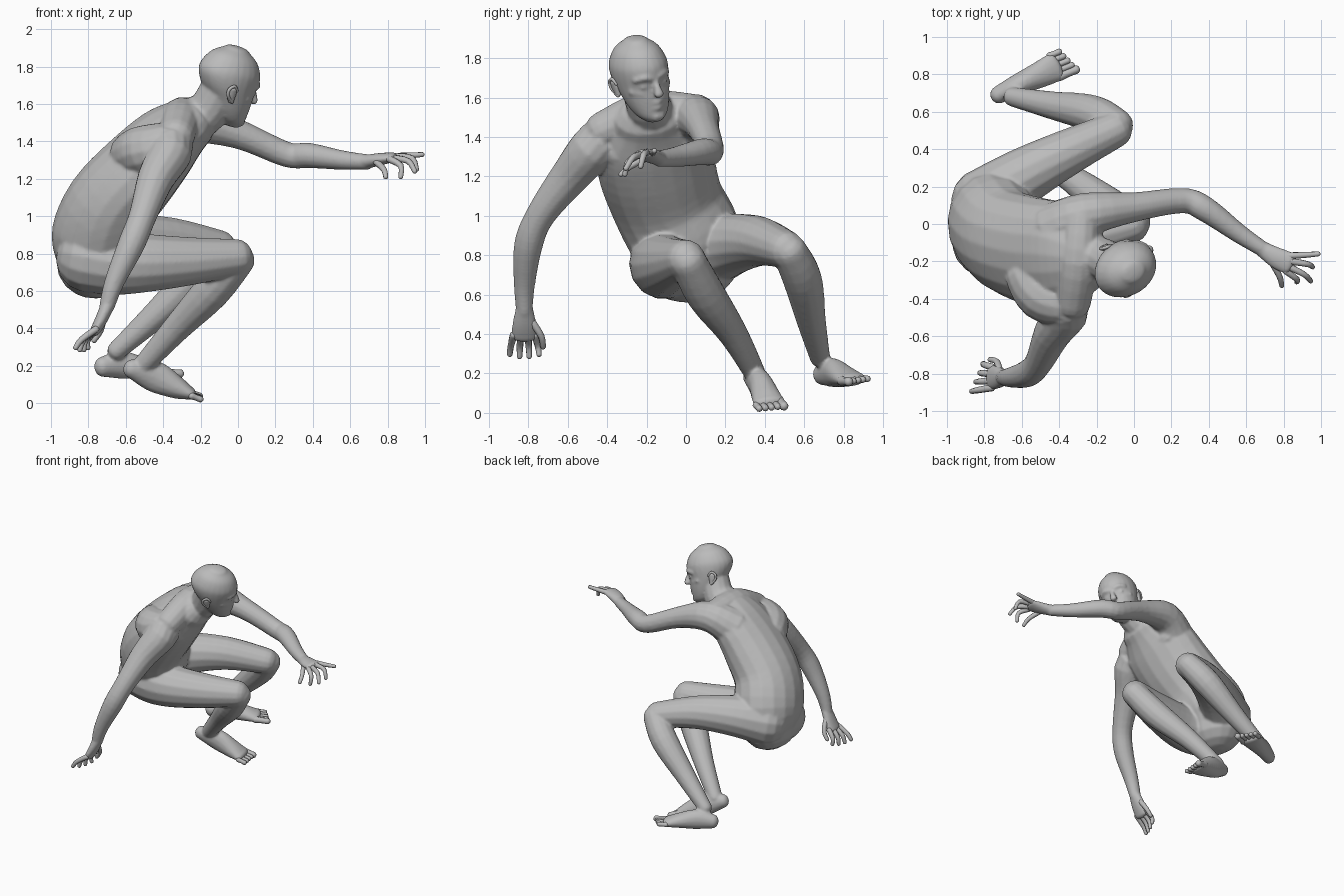
import bpy, bmesh, math
from mathutils import Vector

cube = bpy.data.objects.get("Cube")
if cube:
    bpy.data.objects.remove(cube, do_unlink=True)

clay = bpy.data.materials.new("plain grey")
clay.use_nodes = True
clay.diffuse_color = (0.5, 0.5, 0.5, 1)
clay.node_tree.nodes["Principled BSDF"].inputs["Base Color"].default_value = (0.5, 0.5, 0.5, 1)


def spline(a, b, c, d, t):
    """Catmull-Rom blend between b and c."""
    return 0.5 * (2 * b + (c - a) * t + (2 * a - 5 * b + 4 * c - d) * t * t
                  + (3 * b - a - 3 * c + d) * t ** 3)


def tube(bm, stations, side=(0, 1, 0), sides=14, axis=None, cap=0.9, steps=4):
    """Loft ellipses through (x, y, z, half width[, half depth]) with round ends."""
    pts = [Vector(s if len(s) == 5 else (*s, s[3])) for s in stations]
    pts = [pts[0]] + pts + [pts[-1]]
    path = []
    for i in range(1, len(pts) - 2):
        path += [spline(*pts[i - 1:i + 3], k / steps) for k in range(steps)]
    path.append(pts[-1])
    centres = [Vector(p[:3]) for p in path]
    rows = []
    for i, p in enumerate(path):
        t = axis or (centres[min(i + 1, len(path) - 1)] - centres[max(i - 1, 0)])
        rows.append((centres[i], t.normalized(), p[3], p[4]))

    def ends(row, sign):
        c, t, w, d = row
        return [(c + t * sign * cap * min(w, d) * math.sin(a), t,
                 w * math.cos(a), d * math.cos(a)) for a in (0.4, 0.8, 1.15, 1.4)]

    rows = ends(rows[0], -1)[::-1] + rows + ends(rows[-1], 1)
    rings = []
    for c, t, w, d in rows:
        lat = Vector(side)
        lat = (lat - t * lat.dot(t)).normalized()
        dep = t.cross(lat)
        rings.append([bm.verts.new(c + lat * w * math.cos(a) + dep * d * math.sin(a))
                      for a in (math.tau * k / sides for k in range(sides))])
    for r, s in zip(rings, rings[1:]):
        for k in range(sides):
            n = (k + 1) % sides
            bm.faces.new((r[k], r[n], s[n], s[k]))
    bm.faces.new(rings[0][::-1])
    bm.faces.new(rings[-1])


def finish(bm, name):
    bmesh.ops.recalc_face_normals(bm, faces=bm.faces)
    mesh = bpy.data.meshes.new(name)
    bm.to_mesh(mesh)
    bm.free()
    mesh.materials.append(clay)
    mesh.polygons.foreach_set("use_smooth", [True] * len(mesh.polygons))
    ob = bpy.data.objects.new(name, mesh)
    bpy.context.collection.objects.link(ob)
    return ob


body = bmesh.new()

# Torso, leaning forward
lateral = (-0.1, 0.95, 0.2)
tube(body, [(-.77, .01, .74, .25, .2), (-.75, 0, .88, .285, .25), (-.68, -.09, 1.06, .285, .24),
            (-.52, -.15, 1.25, .3, .22), (-.38, -.17, 1.4, .29, .19),
            (-.27, -.18, 1.49, .2, .15)], lateral, 18)
# Chest muscles, mostly sunk into the torso
for s in (-1, 1):
    tube(body, [(-.32, -.17 + s * .06, 1.33 + s * .02, .085),
                (-.33, -.17 + s * .17, 1.35 + s * .03, .08)], (1, 0, 0))
# Neck and the slope of the shoulders
tube(body, [(-.27, -.17, 1.5, .13), (-.165, -.19, 1.56, .115), (-.1, -.225, 1.67, .108)])
tube(body, [(-.33, -.42, 1.43, .1), (-.3, -.2, 1.525, .11), (-.28, .04, 1.52, .1)], (1, 0, 0))

# Right arm hanging down, with its shoulder blade drawn outwards
tube(body, [(-.56, -.28, 1.33, .13), (-.49, -.38, 1.35, .14), (-.36, -.45, 1.36, .125),
            (-.44, -.59, 1.2, .1), (-.51, -.74, 1.0, .075), (-.57, -.8, .85, .073),
            (-.66, -.82, .65, .054), (-.7, -.82, .52, .042)])
tube(body, [(-.69, -.82, .54, .042, .038), (-.73, -.82, .45, .062, .034),
            (-.765, -.82, .385, .066, .028)])
# Left arm, reaching forward
tube(body, [(-.42, -.03, 1.42, .15), (-.25, .05, 1.5, .12), (0, .09, 1.44, .08),
            (.26, .125, 1.33, .068), (.38, .08, 1.325, .068), (.56, -.05, 1.3, .052),
            (.69, -.135, 1.29, .042)])
tube(body, [(.68, -.13, 1.29, .042, .038), (.76, -.18, 1.305, .058, .034),
            (.83, -.21, 1.315, .062, .026)], (.45, .85, .1))

# Thighs and shins
tube(body, [(-.8, -.09, .78, .19), (-.66, -.11, .755, .18), (-.5, -.11, .75, .16),
            (-.25, -.06, .76, .13), (-.01, 0, .78, .1)])
tube(body, [(0, .01, .77, .093), (-.14, .1, .6, .1), (-.33, .24, .4, .075),
            (-.51, .35, .2, .055)])
tube(body, [(-.8, .11, .82, .19), (-.6, .25, .86, .155), (-.36, .38, .87, .125),
            (-.1, .505, .83, .097)])
tube(body, [(-.09, .525, .82, .09), (-.22, .59, .68, .1), (-.44, .635, .47, .075),
            (-.65, .68, .28, .052)])

# Feet
foot_side_r, foot_side_l = Vector((-.32, .93, .2)), Vector((-.45, .88, .1))
tube(body, [(-.57, .335, .185, .048, .052), (-.45, .375, .145, .06, .085),
            (-.33, .405, .085, .074, .062), (-.26, .42, .055, .08, .036)], foot_side_r)
tube(body, [(-.725, .69, .195, .048, .055), (-.62, .745, .205, .058, .075),
            (-.5, .8, .185, .072, .055), (-.42, .84, .17, .082, .035)], foot_side_l)

# Head, built in its own frame: forward, left, up
centre = Vector((-.05, -.24, 1.75))
fwd = Vector((.84, .48, -.22)).normalized()
up = Vector((.1, -.22, .95))
up = (up - fwd * up.dot(fwd)).normalized()
left = up.cross(fwd)


def on_head(f, s, h):
    return centre + fwd * f + left * s + up * h


skull = [(.15, 0, .06, .07), (.11, 0, .108, .13), (.05, 0, .138, .168), (0, 0, .143, .175),
         (-.06, .012, .136, .156), (-.12, .04, .122, .13), (-.175, .062, .104, .108),
         (-.22, .085, .08, .083), (-.245, .1, .052, .058)]
tube(body, [(*on_head(f, 0, h), w, d) for h, f, w, d in skull[::-1]], left, 24, up, 0.3)
# Nose, lips, chin, brows, cheekbones and eyelids
tube(body, [(*on_head(.16, 0, -.02), .015), (*on_head(.184, 0, -.07), .019),
            (*on_head(.193, 0, -.095), .028, .022)], left)
for h in (-.142, -.172):
    tube(body, [(*on_head(.147, -.038, h), .012), (*on_head(.167, 0, h), .014),
                (*on_head(.147, .038, h), .012)], up)
tube(body, [(*on_head(.15, -.014, -.222), .025), (*on_head(.15, .014, -.222), .025)], up)
for s in (-1, 1):
    tube(body, [(*on_head(.164, s * .02, -.012), .016), (*on_head(.155, s * .055, -.004), .018),
                (*on_head(.125, s * .092, -.015), .016)], up)
    tube(body, [(*on_head(.128, s * .06, -.09), .024), (*on_head(.09, s * .098, -.08), .024)], up)
    tube(body, [(*on_head(.15, s * .04, -.052), .012), (*on_head(.145, s * .064, -.052), .013)], up)

figure = finish(body, "body")
fuse = figure.modifiers.new("fuse", "REMESH")
fuse.mode = "VOXEL"
fuse.voxel_size = 0.009
fuse.use_smooth_shade = True
soften = figure.modifiers.new("soften", "SMOOTH")
soften.factor = 0.5
soften.iterations = 6

# Ears: a flat shell with a raised rim
for s, name in ((-1, "right_ear"), (1, "left_ear")):
    bm = bmesh.new()
    tube(bm, [(*on_head(-.01, s * .128, -.11), .014, .016),
              (*on_head(-.022, s * .134, -.08), .014, .027),
              (*on_head(-.028, s * .138, -.05), .013, .028)], left)
    tube(bm, [(*on_head(-.004, s * .133, -.115), .009), (*on_head(-.045, s * .143, -.085), .009),
              (*on_head(-.052, s * .147, -.05), .009), (*on_head(-.025, s * .145, -.028), .009),
              (*on_head(.002, s * .138, -.05), .008)], left, 8)
    finish(bm, name)


def digits(name, chains, radius):
    bm = bmesh.new()
    for chain in chains:
        n = len(chain) - 1
        tube(bm, [(*p, radius * (1 - 0.3 * i / n)) for i, p in enumerate(chain)],
             (.3, .8, .5), 8, steps=3)
    finish(bm, name)


# Fingers and thumbs, the right ones curling more towards the thumb
spread = (-.055, -.018, .018, .055)
digits("right_fingers",
       [[(-.76, -.82 + o, .395), (-.82 + o * .3, -.82 + 1.25 * o, .34),
         (-.835 + o * .6, -.82 + 1.35 * o, .28 + abs(o) * .3)]
        for o in spread] + [[(-.72, -.78, .46), (-.735, -.735, .39), (-.77, -.725, .335)]], .02)
digits("left_fingers", [
    [(.83, -.17, 1.32), (.92, -.165, 1.325), (.985, -.16, 1.33)],
    [(.84, -.2, 1.32), (.93, -.215, 1.31), (.955, -.23, 1.25)],
    [(.83, -.23, 1.31), (.91, -.27, 1.295), (.945, -.305, 1.24)],
    [(.81, -.25, 1.305), (.87, -.295, 1.27), (.87, -.31, 1.21)],
    [(.74, -.21, 1.29), (.78, -.285, 1.25), (.79, -.33, 1.21)]], .019)


# Toes, the big toe on the inner side
def toes(name, ball, step, side, inner):
    bm = bmesh.new()
    for i in range(5):
        base = Vector(ball) + side * inner * (.056 - .031 * i)
        tip = base + Vector(step) * (1 - .1 * i)
        r = .019 if i else .026
        tube(bm, [(*base, r), (*base.lerp(tip, .5), r * .85), (*tip, r * .9)], side, 8, steps=3)
    finish(bm, name)


toes("right_toes", (-.27, .42, .053), (.08, .025, -.03), foot_side_r, 1)
toes("left_toes", (-.42, .84, .168), (.085, .035, -.004), foot_side_l, -1)
